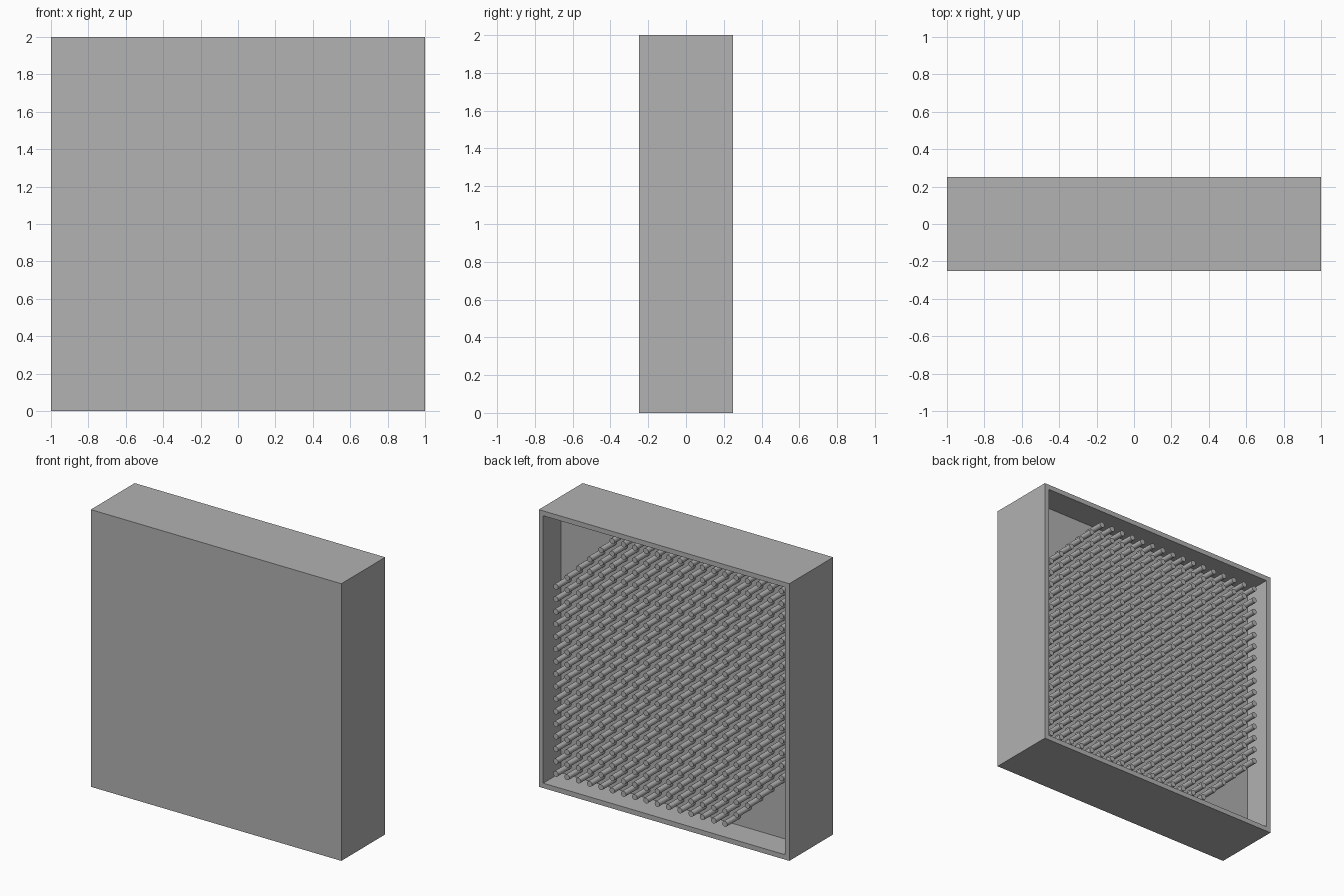
import bpy, bmesh, math
from mathutils import Matrix, Vector

if "Cube" in bpy.data.objects:
    bpy.data.objects.remove(bpy.data.objects["Cube"], do_unlink=True)

# Single grey material
GREY = (0.445, 0.445, 0.445, 1)
grey = bpy.data.materials.new("mid_grey")
grey.use_nodes = True
grey.diffuse_color = GREY
grey.node_tree.nodes["Principled BSDF"].inputs["Base Color"].default_value = GREY

SIZE, DEPTH = 2.0, 0.5       # panel width and height, thickness
RIM, RECESS = 0.05, 0.2      # rim width, depth of the open back
PITCH, COUNT, CUT = 0.09, 21, 5
PIN_RADIUS, PIN_TIP = 0.02, 0.2
FLOOR = DEPTH / 2 - RECESS


def finish(bm, name):
    mesh = bpy.data.meshes.new(name)
    bm.to_mesh(mesh)
    bm.free()
    mesh.materials.append(grey)
    obj = bpy.data.objects.new(name, mesh)
    bpy.context.collection.objects.link(obj)
    return obj


# Housing: a thick slab with a rimmed recess in its back
bm = bmesh.new()
bmesh.ops.create_cube(bm, size=1, matrix=Matrix.Translation((0, 0, SIZE / 2))
                      @ Matrix.Diagonal((SIZE, DEPTH, SIZE, 1)))
bm.normal_update()
back = max(bm.faces, key=lambda f: f.normal.y)
bmesh.ops.inset_individual(bm, faces=[back], thickness=RIM)
recess = bmesh.ops.extrude_discrete_faces(bm, faces=[back])["faces"][0]
bmesh.ops.translate(bm, verts=recess.verts, vec=Vector((0, -RECESS, 0)))
bmesh.ops.recalc_face_normals(bm, faces=bm.faces)
finish(bm, "housing")

# Pins: a square grid with two opposite corners cut off diagonally
bm = bmesh.new()
base = FLOOR - 0.01
half = (COUNT - 1) / 2
for i in range(COUNT):
    for j in range(COUNT):
        if not CUT <= i + j <= 2 * (COUNT - 1) - CUT:
            continue
        place = Matrix.Translation(((half - i) * PITCH, (base + PIN_TIP) / 2,
                                    SIZE / 2 + (half - j) * PITCH))
        bmesh.ops.create_cone(bm, cap_ends=True, segments=16,
                              radius1=PIN_RADIUS, radius2=PIN_RADIUS,
                              depth=PIN_TIP - base,
                              matrix=place @ Matrix.Rotation(math.pi / 2, 4, "X"))
pins = finish(bm, "pins")
bpy.ops.object.select_all(action="DESELECT")
pins.select_set(True)
bpy.context.view_layer.objects.active = pins
bpy.ops.object.shade_smooth_by_angle(angle=math.radians(40))
